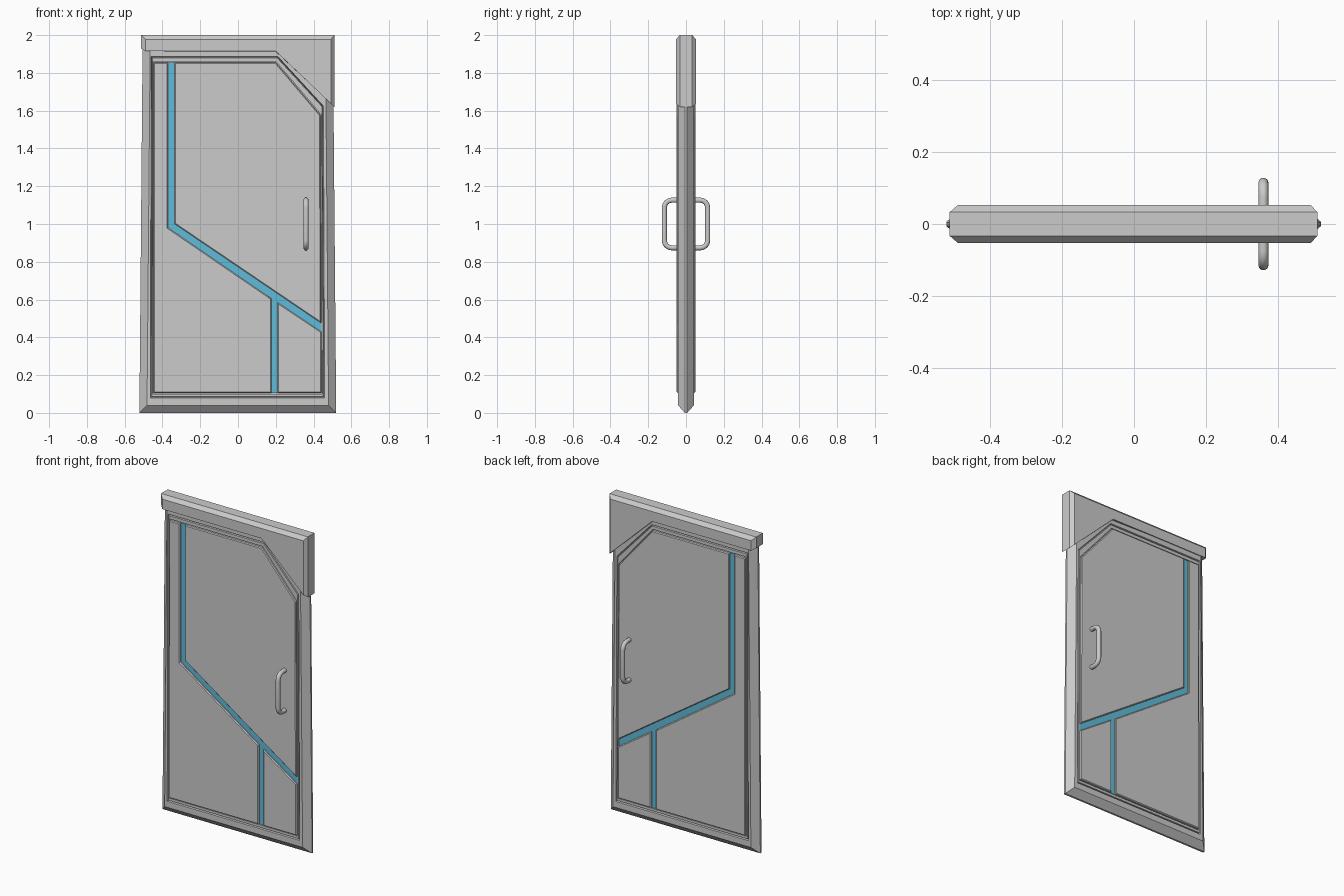
import bpy, bmesh, math
from mathutils import Vector

if "Cube" in bpy.data.objects:
    bpy.data.objects.remove(bpy.data.objects["Cube"])


def inset(poly, d):
    """Move every edge of a counter-clockwise (x, z) outline inwards by d."""
    pts = [Vector(p) for p in poly]
    out = []
    for i, p in enumerate(pts):
        a = (p - pts[i - 1]).normalized()
        b = (pts[(i + 1) % len(pts)] - p).normalized()
        na, nb = Vector((-a.y, a.x)), Vector((-b.y, b.x))
        out.append(p + (na + nb) * (d / (1 + na.dot(nb))))
    return out


def loft(name, rings, closed=False, mat=None):
    """Skin a list of (outline, y) rings; cap the ends, or close into a frame."""
    bm = bmesh.new()
    loops = [[bm.verts.new((p[0], y, p[1])) for p in poly] for poly, y in rings]
    n = len(loops[0])
    pairs = list(zip(loops, loops[1:]))
    if closed:
        pairs.append((loops[-1], loops[0]))
    else:
        bm.faces.new(loops[0])
        bm.faces.new(loops[-1])
    for a, b in pairs:
        for i in range(n):
            j = (i + 1) % n
            bm.faces.new((a[i], a[j], b[j], b[i]))
    bmesh.ops.recalc_face_normals(bm, faces=bm.faces)
    me = bpy.data.meshes.new(name)
    bm.to_mesh(me)
    bm.free()
    ob = bpy.data.objects.new(name, me)
    bpy.context.collection.objects.link(ob)
    if mat:
        me.materials.append(mat)
    return ob


def plate(name, poly, y, bevel, mat=None):
    """Plate symmetric about y = 0 with bevelled rims on both faces."""
    top = inset(poly, bevel)
    return loft(name, [(top, -y), (poly, -y + bevel), (poly, y - bevel), (top, y)], mat=mat)


blue = bpy.data.materials.new("blue_inlay")
blue.diffuse_color = (0.12, 0.5, 0.7, 1)
blue.use_nodes = True
blue.node_tree.nodes["Principled BSDF"].inputs["Base Color"].default_value = blue.diffuse_color

# Outer frame with a pointed outer edge
outer = [(-.522, 0), (.52, 0), (.505, 1.70), (.24, 1.96), (-.505, 1.96)]
inner = [(-.464, .078), (.459, .078), (.452, 1.625), (.21, 1.888), (-.46, 1.888)]
rim, lip = inset(outer, .04), inset(inner, .004)
loft("frame", [(outer, -.006), (rim, -.042), (inner, -.042), (lip, -.03),
               (lip, .03), (inner, .042), (rim, .042), (outer, .006)], closed=True)

# Thin bead between frame and panels
field = [(-.447, .104), (.441, .104), (.437, 1.578), (.2, 1.857), (-.447, 1.857)]
bead_out, bead_in = inset(inner, .005), inset(field, -.003)
loft("bead", [(bead_out, -.03), (inset(bead_out, .003), -.041), (bead_in, -.041),
              (bead_in, .041), (inset(bead_out, .003), .041), (bead_out, .03)], closed=True)

# Core behind everything
loft("core", [(inset(inner, -.01), -.03), (inset(inner, -.01), .03)])

# Raised panels
panels = {
    "lower_left_panel": [(-.447, .106), (.177, .106), (.177, .605), (-.37, .98),
                         (-.37, 1.855), (-.447, 1.855)],
    "upper_panel": [(-.335, 1.0), (.44, .475), (.436, 1.577), (.2, 1.855), (-.335, 1.855)],
    "lower_right_panel": [(.21, .106), (.441, .106), (.441, .43), (.21, .585)],
}
for name, poly in panels.items():
    plate(name, poly, .05, .005)

# Blue inlays in the gaps between the panels
strips = {
    "bent_inlay": [(-.372, .977), (.441, .427), (.441, .478), (-.333, 1.002),
                   (-.333, 1.856), (-.372, 1.856)],
    "short_inlay": [(.175, .105), (.212, .105), (.212, .59), (.175, .615)],
}
for name, poly in strips.items():
    loft(name, [(poly, -.0385), (poly, .0385)], mat=blue)

# Header cap with chamfered top and ends
edge = [(-.513, 1.93), (.2, 1.912), (.51, 1.62), (.51, 2), (-.513, 2)]
face = [(-.49, 1.915), (.2, 1.915), (.492, 1.637), (.492, 1.978), (-.49, 1.978)]
loft("header", [(face, -.053), (edge, -.033), (edge, .033), (face, .053)])

# Tubular pull handles on both faces
r, top, bottom, reach = .04, 1.126, .874, .115
path = [(.04, bottom)]
for cz, start in ((bottom + r, -90), (top - r, 0)):
    for k in range(7):
        a = math.radians(start + 15 * k)
        path.append((reach - r + r * math.cos(a), cz + r * math.sin(a)))
path.append((.04, top))
for name, side in (("front_handle", -1), ("back_handle", 1)):
    cu = bpy.data.curves.new(name, 'CURVE')
    cu.dimensions = '3D'
    cu.bevel_depth = .014
    cu.bevel_resolution = 3
    cu.use_fill_caps = True
    sp = cu.splines.new('POLY')
    sp.points.add(len(path) - 1)
    for pt, (y, z) in zip(sp.points, path):
        pt.co = (.36, side * y, z, 1)
    ob = bpy.data.objects.new(name, cu)
    bpy.context.collection.objects.link(ob)
    bpy.ops.object.select_all(action='DESELECT')
    ob.select_set(True)
    bpy.context.view_layer.objects.active = ob
    bpy.ops.object.convert(target='MESH')
    bpy.ops.object.shade_smooth_by_angle(angle=math.radians(40))
